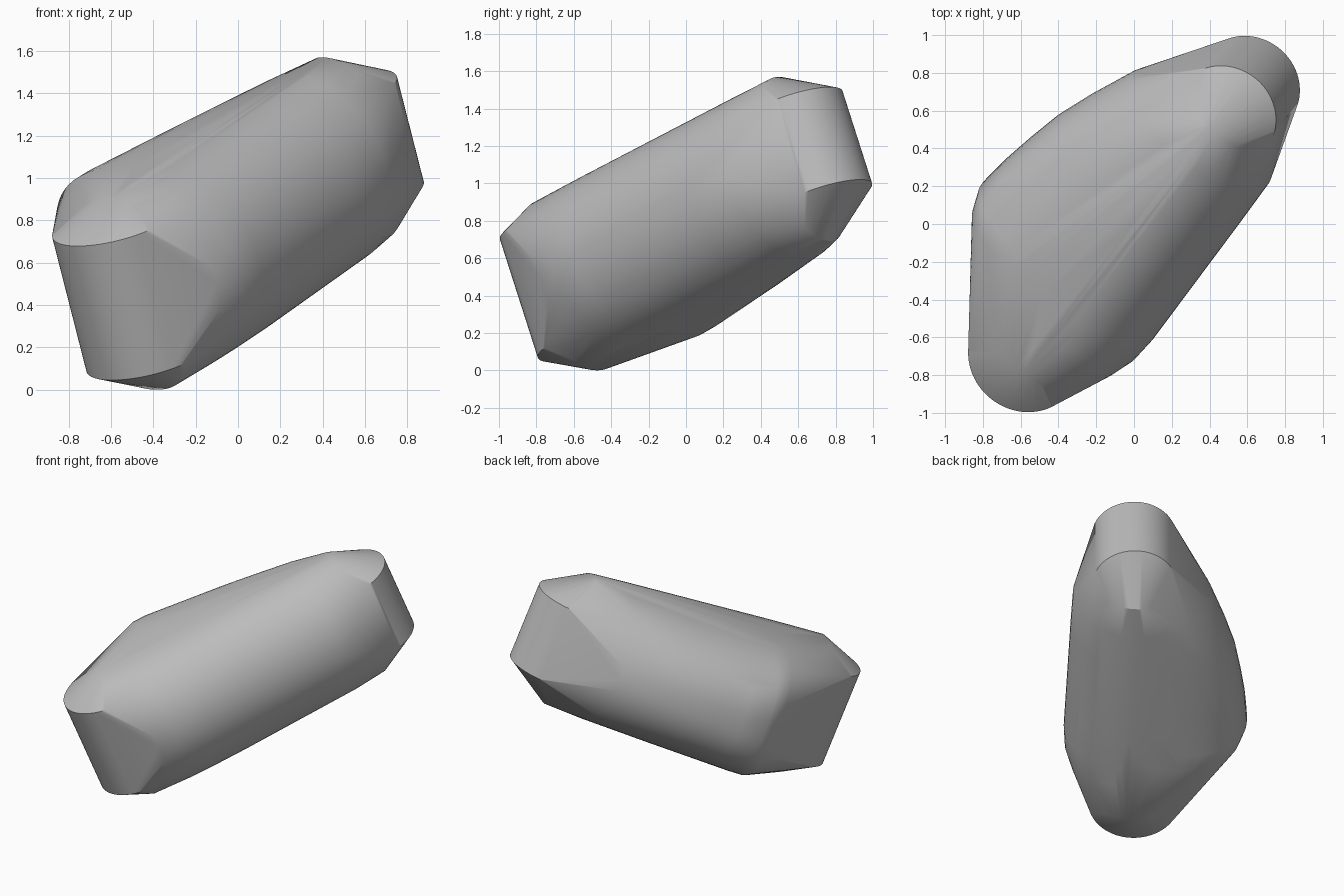
import bpy, bmesh, math
from mathutils import Vector

if "Cube" in bpy.data.objects:
    bpy.data.objects.remove(bpy.data.objects["Cube"], do_unlink=True)

# Tilted frame of the stone: length, width and thickness directions
LONG = Vector((0.576, 0.723, 0.379))
WIDE = Vector((0.782, -0.623, 0.0))
UP = Vector((-0.236, -0.296, 0.925))
TOP = 0.49

bm = bmesh.new()


def add(along, across, up):
    bm.verts.new(LONG * along + WIDE * across + UP * up)


def signed_power(value, power):
    return math.copysign(abs(value) ** power, value)


def body_ring(along, plus, minus, plus_power, minus_power, depth, steps=72):
    """Rounded section with its own width and squareness on each side."""
    for i in range(steps):
        a = math.tau * i / steps
        c, s = math.cos(a), math.sin(a)
        width, n = (plus, plus_power) if c > 0 else (minus, minus_power)
        height = TOP if s > 0 else depth
        add(along, width * signed_power(c, 2 / n), height * signed_power(s, 2 / n))


def end_column(centre, across, radius, direction, low, high, steps=32):
    """Upright half-round column closing one end."""
    for i in range(steps + 1):
        a = math.radians(-70 + 140 * i / steps)
        for up in (low, high):
            add(centre + direction * radius * math.cos(a),
                across + radius * math.sin(a), up)


# Main body sections: position, half widths, squareness of each side, depth
for section in [(-0.86, 0.31, 0.30, 2.4, 2.4, 0.49), (-0.73, 0.415, 0.4, 2.0, 2.4, 0.49),
                (-0.6, 0.455, 0.57, 2.0, 2.8, 0.49), (-0.45, 0.465, 0.715, 2.0, 3.0, 0.49),
                (-0.35, 0.46, 0.757, 2.0, 2.7, 0.49), (-0.18, 0.455, 0.74, 2.0, 2.45, 0.49),
                (0.0, 0.45, 0.71, 2.0, 2.35, 0.485), (0.2, 0.445, 0.67, 2.0, 2.25, 0.48),
                (0.4, 0.44, 0.605, 2.0, 2.15, 0.475), (0.66, 0.43, 0.505, 2.0, 2.0, 0.47),
                (0.89, 0.33, 0.22, 2.2, 2.0, 0.46)]:
    body_ring(*section)

# Rounded columns at both ends
end_column(-0.84, -0.01, 0.305, -1, -0.325, 0.36)
end_column(0.93, 0.026, 0.28, 1, -0.235, 0.30)

# Wrap everything in one convex skin
hull = bmesh.ops.convex_hull(bm, input=bm.verts[:])
loose = {g for g in hull["geom_interior"] + hull["geom_unused"]
         if isinstance(g, bmesh.types.BMVert)}
bmesh.ops.delete(bm, geom=list(loose), context="VERTS")
bmesh.ops.recalc_face_normals(bm, faces=bm.faces[:])

# Centre and stand on the ground
axes = [[v.co[k] for v in bm.verts] for k in range(3)]
low = [min(a) for a in axes]
high = [max(a) for a in axes]
origin = Vector(((low[0] + high[0]) / 2, (low[1] + high[1]) / 2, low[2]))
bmesh.ops.translate(bm, verts=bm.verts[:], vec=-origin)

mesh = bpy.data.meshes.new("stone_body")
bm.to_mesh(mesh)
bm.free()
stone = bpy.data.objects.new("stone_body", mesh)
bpy.context.collection.objects.link(stone)

# Plain grey stone
grey = bpy.data.materials.new("stone_grey")
grey.use_nodes = True
colour = (0.5, 0.5, 0.5, 1)
grey.diffuse_color = colour
grey.node_tree.nodes["Principled BSDF"].inputs["Base Color"].default_value = colour
mesh.materials.append(grey)

bpy.context.view_layer.objects.active = stone
stone.select_set(True)
bpy.ops.object.shade_smooth_by_angle(angle=math.radians(30))
